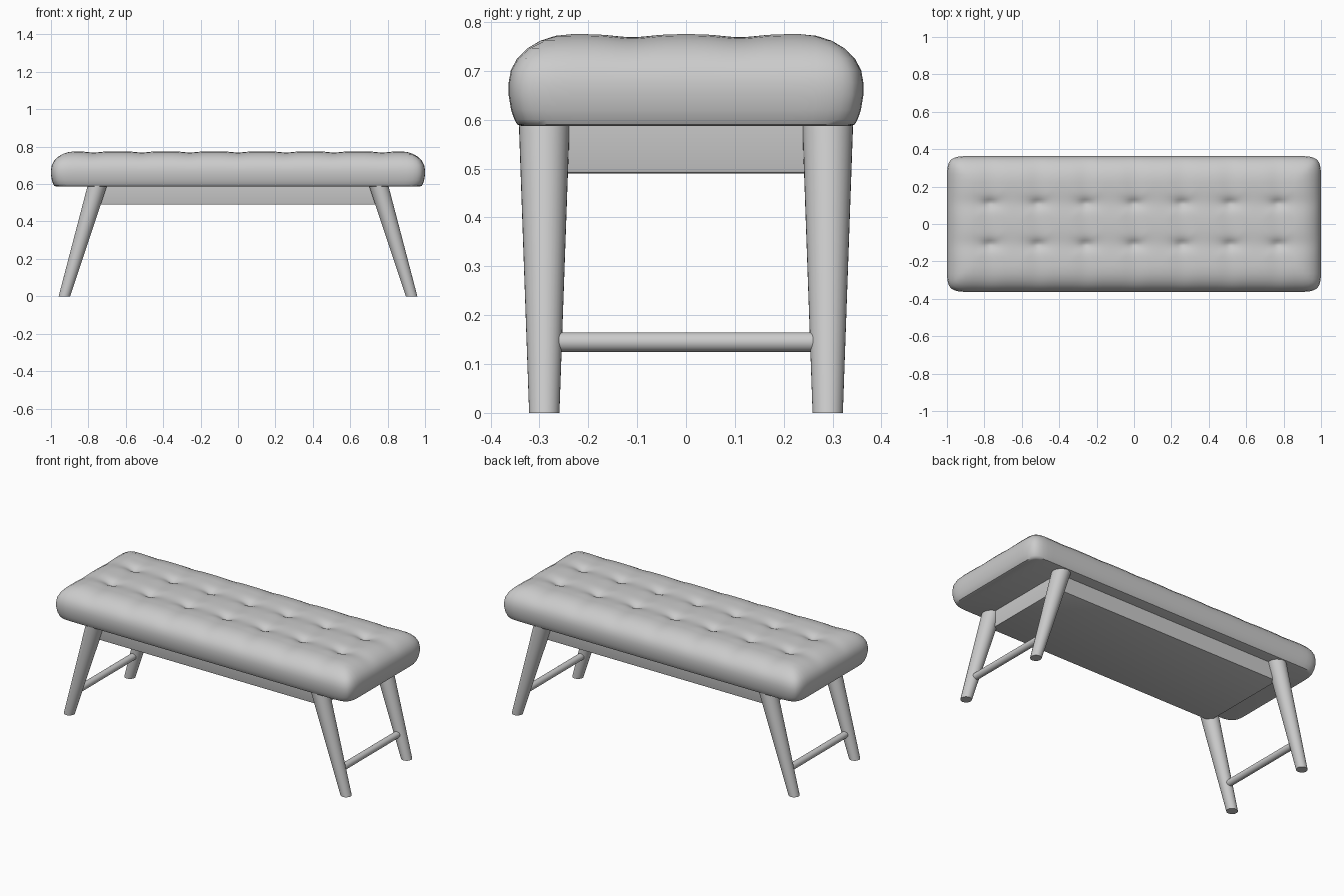
import bpy, bmesh, math
from mathutils import Vector

cube = bpy.data.objects.get("Cube")
if cube:
    bpy.data.objects.remove(cube, do_unlink=True)

grey = bpy.data.materials.new("plain grey")
grey.use_nodes = True
grey.diffuse_color = (0.6, 0.6, 0.6, 1)
grey.node_tree.nodes["Principled BSDF"].inputs["Base Color"].default_value = (0.6, 0.6, 0.6, 1)


def finish(name, bm, angle=40):
    bmesh.ops.recalc_face_normals(bm, faces=bm.faces)
    mesh = bpy.data.meshes.new(name)
    bm.to_mesh(mesh)
    bm.free()
    mesh.materials.append(grey)
    obj = bpy.data.objects.new(name, mesh)
    bpy.context.collection.objects.link(obj)
    bpy.ops.object.select_all(action='DESELECT')
    bpy.context.view_layer.objects.active = obj
    obj.select_set(True)
    bpy.ops.object.shade_smooth_by_angle(angle=math.radians(angle))
    return obj


# Tufted cushion
HALF_X, HALF_Y, EDGE, TOP, CROWN = 1.0, 0.363, 0.13, 0.775, 0.1
SEG_X, SEG_Y, EDGE_SEGS = 144, 44, 6
TUFT_GAP, TUFT_ROW = 0.257, 0.11


def bell(d, width):
    return math.exp(-(d / width) ** 2)


def split(u, half, segs):
    """Return flat position, edge fraction and sign for a grid coordinate."""
    flat = 1 - 2 * EDGE_SEGS / segs
    a = abs(u)
    inner = min(a / flat, 1) * (half - EDGE)
    edge = math.sin(max(0, (a - flat) / (1 - flat)) * math.pi / 2)
    return inner, edge, math.copysign(1, u)


def tuft_depth(x, y):
    dx = x - TUFT_GAP * max(-3, min(3, round(x / TUFT_GAP)))
    dy = abs(y) - TUFT_ROW
    groove = 0.006 * max(bell(dx, 0.05), bell(dy, 0.05))
    return groove + 0.014 * bell(dx, 0.06) * bell(dy, 0.04) + 0.012 * bell(dx, 0.03) * bell(dy, 0.02)


bm = bmesh.new()
bmesh.ops.create_grid(bm, x_segments=SEG_X, y_segments=SEG_Y, size=1)
for v in bm.verts:
    ix, qx, sx = split(v.co.x, HALF_X, SEG_X)
    iy, qy, sy = split(v.co.y, HALF_Y, SEG_Y)
    r = max(qx, qy)
    k = r / (qx ** 4 + qy ** 4) ** 0.25 if r > 0 else 0
    x, y = sx * (ix + EDGE * qx * k), sy * (iy + EDGE * qy * k)
    z = TOP - CROWN * (1 - math.sqrt(max(0, 1 - r * r)))
    v.co = (x, y, z - tuft_depth(x, y) * (1 - r * r))

rim = [e for e in bm.edges if e.is_boundary]
base = {}
for z, inset in ((0.65, 0), (0.62, 0.005), (0.6, 0.012), (0.59, 0.018), (0.587, 0.028)):
    new = bmesh.ops.extrude_edge_only(bm, edges=rim)["geom"]
    rim = [g for g in new if isinstance(g, bmesh.types.BMEdge) and g.is_boundary]
    for v in {v for e in rim for v in e.verts}:
        step = inset - base.get("inset", 0)
        v.co = (v.co.x * (1 - step / HALF_X), v.co.y * (1 - step / HALF_Y), z)
    base["inset"] = inset
bmesh.ops.edgeloop_fill(bm, edges=rim)
finish("tufted_cushion", bm)

# Apron slab under the cushion
bm = bmesh.new()
bmesh.ops.create_cube(bm, size=1)
for v in bm.verts:
    v.co = (v.co.x * 1.53, v.co.y * 0.56, 0.542 + v.co.z * 0.105)
lower = [e for e in bm.edges if all(v.co.z < 0.5 for v in e.verts)]
bmesh.ops.bevel(bm, geom=lower, offset=0.008, segments=2, affect='EDGES', profile=0.5)
finish("apron", bm)


# Splayed round legs and end stretchers
def ring_loft(name, rings, sides=32):
    """Loft horizontal circles given as (x, y, z, radius)."""
    bm = bmesh.new()
    loops = []
    for x, y, z, r in rings:
        turns = [2 * math.pi * i / sides for i in range(sides)]
        loops.append([bm.verts.new((x + r * math.cos(t), y + r * math.sin(t), z)) for t in turns])
    for a, b in zip(loops, loops[1:]):
        for i in range(sides):
            j = (i + 1) % sides
            bm.faces.new((a[i], a[j], b[j], b[i]))
    bm.faces.new(loops[0])
    bm.faces.new(loops[-1])
    return finish(name, bm)


FOOT_X, HEAD_X, HEAD_Z, LEG_Y = 0.928, 0.752, 0.592, 0.29
for side, sx in (("left", 1), ("right", -1)):
    for end, sy in (("front", -1), ("back", 1)):
        ring_loft(f"{end}_{side}_leg", [
            (sx * FOOT_X, sy * LEG_Y, 0, 0.031),
            (sx * HEAD_X, sy * LEG_Y, HEAD_Z, 0.052)])
    height = 0.145
    x = FOOT_X + (HEAD_X - FOOT_X) * height / HEAD_Z
    rod = ring_loft(f"{side}_stretcher", [(0, 0, -0.27, 0.02), (0, 0, 0.27, 0.02)], 24)
    rod.rotation_euler.x = math.pi / 2
    rod.location = Vector((sx * x, 0, height))
